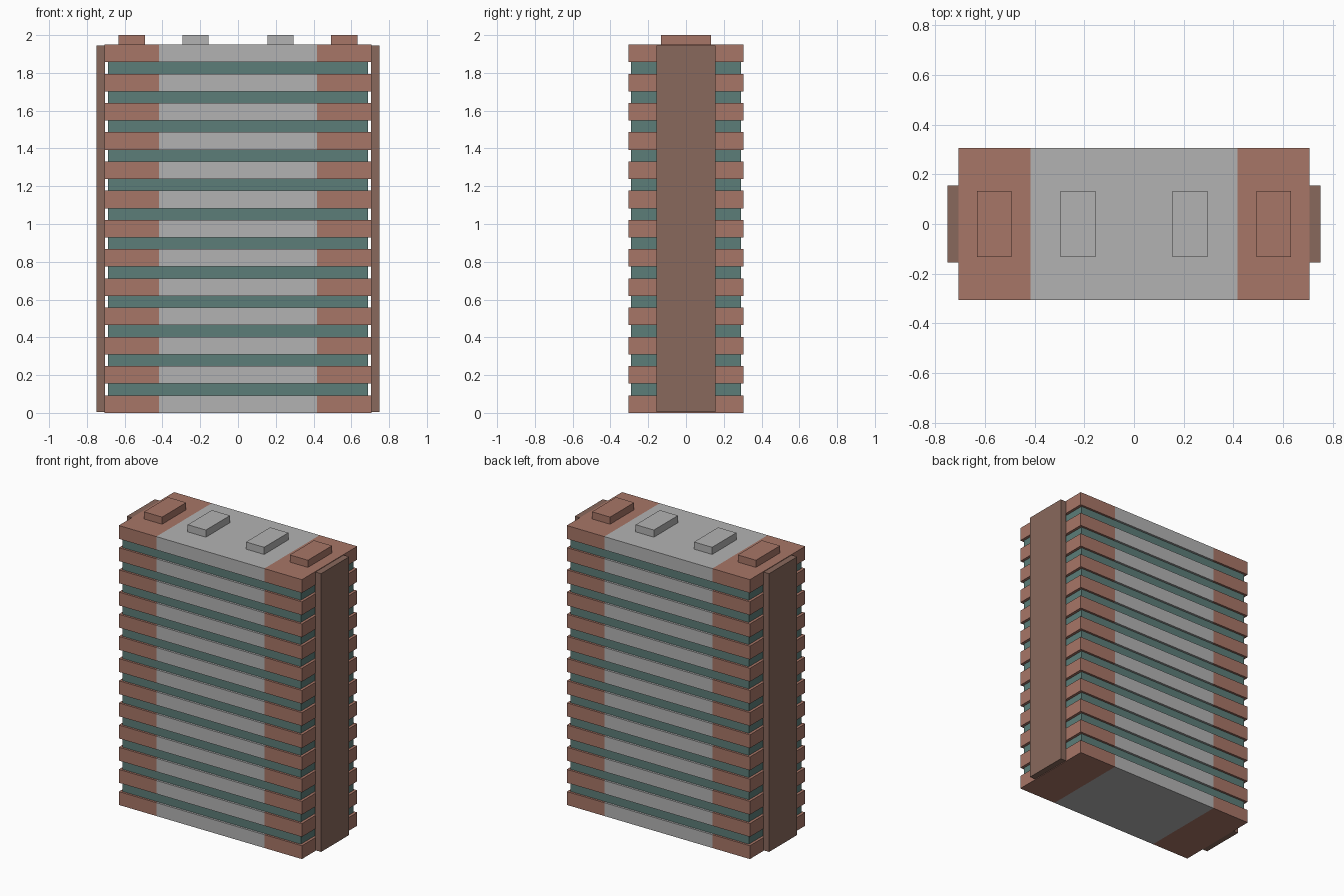
import bpy, bmesh
from mathutils import Matrix, Vector

if "Cube" in bpy.data.objects:
    bpy.data.objects.remove(bpy.data.objects["Cube"])


def material(name, rgb):
    m = bpy.data.materials.new(name)
    m.diffuse_color = (*rgb, 1)
    m.use_nodes = True
    m.node_tree.nodes["Principled BSDF"].inputs["Base Color"].default_value = m.diffuse_color
    return m


GREY = material("grey", (0.45, 0.45, 0.45))
COPPER = material("copper", (0.39, 0.18, 0.135))
BROWN = material("brown", (0.25, 0.14, 0.107))
TEAL = material("teal", (0.107, 0.205, 0.188))


def box(name, lo, hi, mats, split=None):
    """Box between two corners; split gives the ends beyond +-split the second material."""
    lo, hi = Vector(lo), Vector(hi)
    bm = bmesh.new()
    bmesh.ops.create_cube(bm, size=1, matrix=Matrix.Translation((lo + hi) / 2)
                          @ Matrix.Diagonal((*(hi - lo), 1)))
    if split:
        for x in (-split, split):
            bmesh.ops.bisect_plane(bm, geom=bm.verts[:] + bm.edges[:] + bm.faces[:],
                                   plane_co=(x, 0, 0), plane_no=(1, 0, 0))
        for f in bm.faces:
            f.material_index = int(abs(f.calc_center_median().x) > split)
    me = bpy.data.meshes.new(name)
    bm.to_mesh(me)
    bm.free()
    for m in mats:
        me.materials.append(m)
    ob = bpy.data.objects.new(name, me)
    bpy.context.collection.objects.link(ob)
    return ob


LAYERS, THICK, TOP = 13, 0.093, 1.95
PITCH = (TOP - THICK) / (LAYERS - 1)

# Stacked slabs with copper ends, separated by recessed teal layers
for i in range(LAYERS):
    z = i * PITCH
    box(f"slab_{i + 1}", (-0.707, -0.305, z), (0.707, 0.305, z + THICK),
        [GREY, COPPER], split=0.417)
    if i < LAYERS - 1:
        box(f"spacer_{i + 1}", (-0.688, -0.29, z + THICK), (0.688, 0.29, z + PITCH), [TEAL])

for side, s in (("left", -1), ("right", 1)):
    # Upright side plate
    x0, x1 = sorted((s * 0.705, s * 0.75))
    box(f"{side}_side_plate", (x0, -0.155, 0.004), (x1, 0.155, 1.946), [BROWN])
    # Terminals on the top
    for kind, x, mat in (("outer", 0.563, COPPER), ("inner", 0.225, GREY)):
        box(f"{side}_{kind}_terminal", (s * x - 0.07, -0.133, TOP),
            (s * x + 0.07, 0.133, 2.0), [mat])
